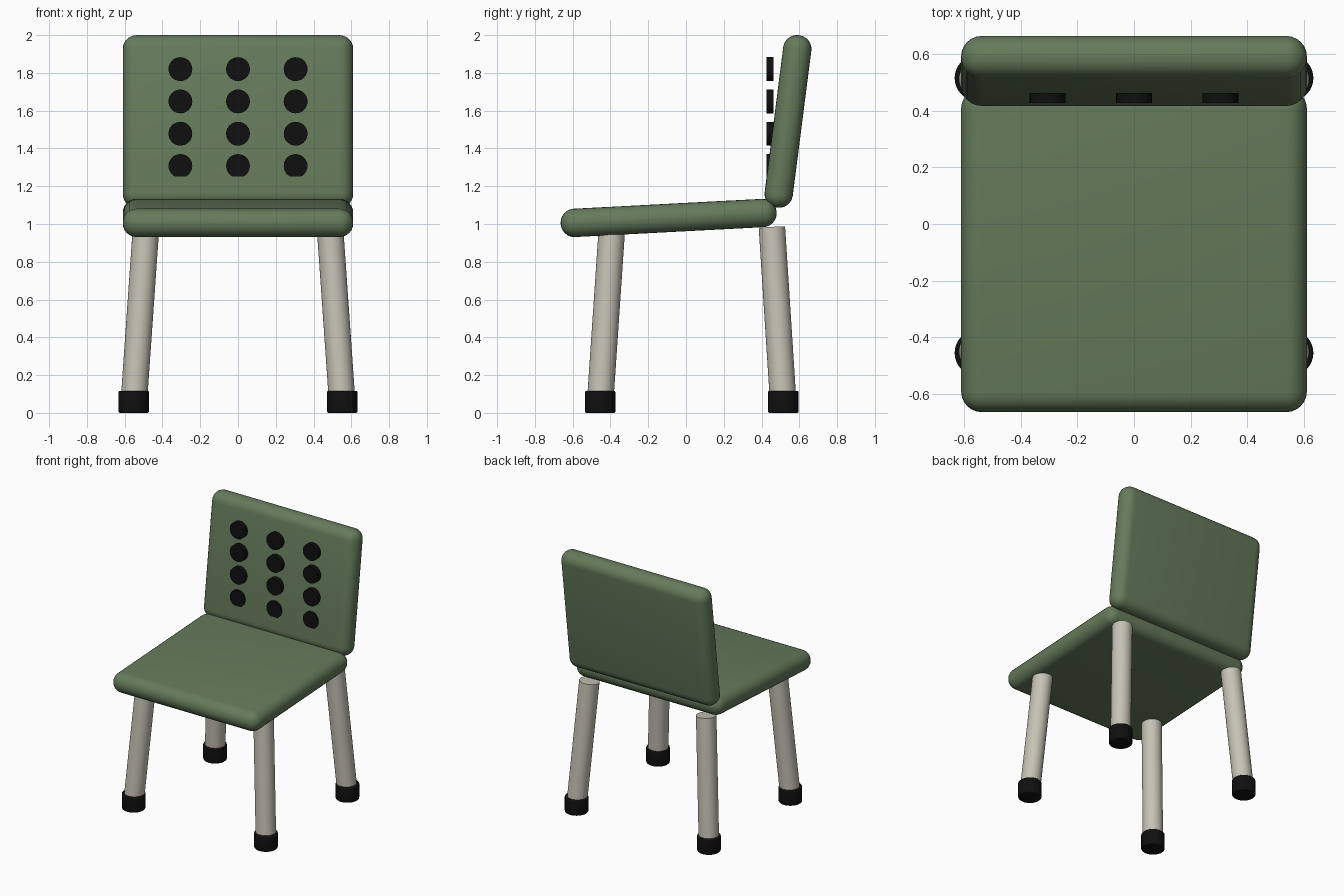
import bpy
from math import radians
from mathutils import Vector

if "Cube" in bpy.data.objects:
    bpy.data.objects.remove(bpy.data.objects["Cube"])


def material(name, rgb):
    m = bpy.data.materials.new(name)
    m.use_nodes = True
    m.diffuse_color = (*rgb, 1)
    node = next(n for n in m.node_tree.nodes if n.type == "BSDF_PRINCIPLED")
    node.inputs["Base Color"].default_value = (*rgb, 1)
    return m


green = material("moss green", (0.13, 0.195, 0.105))
cream = material("warm cream", (0.56, 0.54, 0.46))
black = material("rubber black", (0.005, 0.005, 0.005))


def finish(name, mat, bevel=0, segments=3):
    """Name and colour the active object, round its edges and shade it smooth."""
    obj = bpy.context.object
    obj.name = obj.data.name = name
    obj.data.materials.append(mat)
    if bevel:
        bpy.ops.object.transform_apply(location=False, rotation=False, scale=True)
        mod = obj.modifiers.new("rounding", "BEVEL")
        mod.width, mod.segments = bevel, segments
        mod.limit_method = "ANGLE"
        bpy.ops.object.modifier_apply(modifier=mod.name)
    bpy.ops.object.shade_smooth_by_angle(angle=radians(35))
    return obj


def cushion(name, location, size, tilt):
    bpy.ops.mesh.primitive_cube_add(size=1, location=location,
                                    rotation=(radians(tilt), 0, 0))
    bpy.context.object.scale = size
    finish(name, green, bevel=0.073, segments=6)


def rod(name, start, end, radius, mat, bevel=0):
    start, end = Vector(start), Vector(end)
    axis = end - start
    bpy.ops.mesh.primitive_cylinder_add(
        vertices=32, radius=radius, depth=axis.length, location=(start + end) / 2,
        rotation=axis.to_track_quat("Z", "Y").to_euler())
    finish(name, mat, bevel)


# Padded seat and backrest
cushion("seat", (0, -0.092, 1.032), (1.22, 1.145, 0.15), 3)
cushion("backrest", (0, 0.54, 1.543), (1.22, 0.15, 0.92), -7.3)

# Splayed legs with rubber feet
for side, x in (("left", 1), ("right", -1)):
    for end, foot_y, top_y in (("front", -0.455, -0.392), ("back", 0.515, 0.455)):
        rod(f"{end}_{side}_leg", (x * 0.552, foot_y, 0.05),
            (x * 0.487, top_y, 0.98), 0.07, cream)
        rod(f"{end}_{side}_foot", (x * 0.552, foot_y, 0),
            (x * 0.552, foot_y, 0.117), 0.081, black, bevel=0.008)

# Grid of round studs in front of the backrest
for row in range(4):
    for col in (-1, 0, 1):
        x, z = col * 0.305, 1.307 + row * 0.171
        rod(f"stud_{row + 1}_{col + 2}", (x, 0.427, z), (x, 0.463, z),
            0.063, black)
